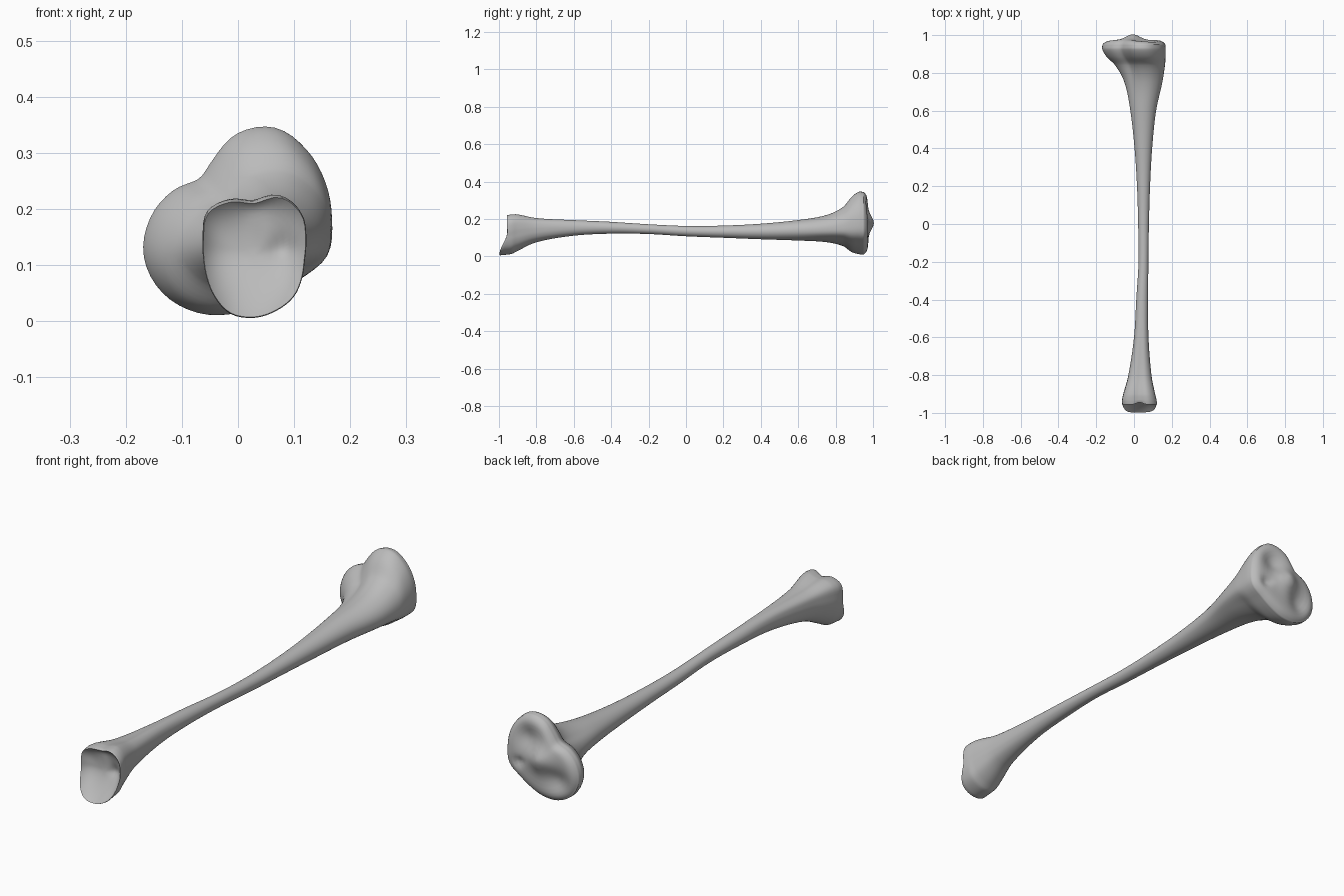
import bpy
import bmesh
from math import cos, sin, pi, exp
from mathutils import Vector

cube = bpy.data.objects.get("Cube")
if cube:
    bpy.data.objects.remove(cube, do_unlink=True)

SIDES = 64

# Radii around the outline of each bone end, counter-clockwise from +x
HEAD = [167, 168, 172, 173, 150, 113, 98, 125, 155, 180, 188, 182, 168, 155, 155, 172]
FOOT = [90, 100, 118, 122, 102, 113, 117, 98, 90, 91, 99, 109, 108, 103, 99, 92]
SHAFT = [1] * 16

# Stations along the bone: y, left x, right x, low z, high z, share of end outline
STATIONS = [
    (-.955, -.063, .122, .006, .222, 1),
    (-.93, -.063, .119, .014, .225, 1),
    (-.9, -.057, .112, .03, .225, .95),
    (-.8, -.03, .093, .076, .206, .7),
    (-.6, 0, .077, .111, .195, .3),
    (-.4, .012, .075, .122, .185, 0),
    (-.2, .024, .076, .12, .172, 0),
    (0, .022, .079, .108, .163, 0),
    (.2, .016, .085, .1, .165, 0),
    (.4, .003, .096, .092, .175, 0),
    (.6, -.02, .117, .085, .195, .15),
    (.75, -.052, .15, .076, .222, .5),
    (.84, -.1, .164, .055, .265, .9),
    (.885, -.145, .167, .024, .318, 1),
    (.925, -.168, .168, .012, .346, 1),
    (.95, -.167, .166, .011, .344, 1),
]


def cubic(a, b, c, d, t):
    """Smooth curve from b to c with neighbours a and d."""
    return b + t * ((c - a) + t * ((2 * a - 5 * b + 4 * c - d) + t * (3 * (b - c) + d - a))) / 2


def outline(radii):
    """Closed smooth outline, stretched to the range -1 to 1 on both axes."""
    n = len(radii)
    points = []
    for k in range(SIDES):
        i, t = divmod(k * n / SIDES, 1)
        i = int(i)
        r = cubic(radii[i - 1], radii[i], radii[(i + 1) % n], radii[(i + 2) % n], t)
        angle = 2 * pi * k / SIDES
        points.append((r * cos(angle), r * sin(angle)))
    spans = [(min(v), max(v)) for v in zip(*points)]
    return [tuple((2 * c - lo - hi) / (hi - lo) for c, (lo, hi) in zip(p, spans)) for p in points]


def station_between(i, t):
    """Hermite interpolation that respects the uneven spacing of stations."""
    a, b = STATIONS[i], STATIONS[i + 1]
    before, after = STATIONS[max(i - 1, 0)], STATIONS[min(i + 2, len(STATIONS) - 1)]
    step = b[0] - a[0]
    values = [a[0] + step * t]
    for j in range(1, len(a)):
        m0 = (b[j] - before[j]) / (b[0] - before[0]) * step
        m1 = (after[j] - a[j]) / (after[0] - a[0]) * step
        h = t * t * (3 - 2 * t)
        values.append(a[j] * (1 - h) + b[j] * h + m0 * t * (1 - t) ** 2 - m1 * t * t * (1 - t))
    return values


def bump(x, z, cx, cz, size):
    return exp(-((x - cx) ** 2 + (z - cz) ** 2) / size ** 2)


def foot_face(x, z, s):
    """Hollow lower joint with a lip projecting at the bottom."""
    lip = max(0, min(1, (.13 - z) / .12))
    lip = lip * lip * (3 - 2 * lip)
    hollow = .03 * (1 - s ** 4) + .012 * bump(x, z, .08, .13, .025)
    notch = .012 * bump(x, z, .03, .21, .025)
    return -.958 - .041 * lip + hollow + notch


def head_face(x, z, s):
    """Upper joint with two shallow sockets beside a central ridge."""
    ridge = .03 * bump(x, z, -.005, .18, .05)
    sockets = .022 * bump(x, z, .06, .25, .05) + .022 * bump(x, z, -.08, .1, .05)
    pit = .015 * bump(x, z, .1, .14, .02)
    return .95 + .025 * (1 - s ** 10) + ridge * (1 - s ** 4) - sockets - pit


head, foot, shaft = outline(HEAD), outline(FOOT), outline(SHAFT)


def ring(values):
    y, x0, x1, z0, z1, share = values
    end = head if y > 0 else foot
    share = max(0, min(1, share))
    points = []
    for e, c in zip(end, shaft):
        u, v = (c[j] + (e[j] - c[j]) * share for j in range(2))
        points.append(Vector(((x0 + x1 + u * (x1 - x0)) / 2, y, (z0 + z1 + v * (z1 - z0)) / 2)))
    return points


def cap_rings(rim, face, scales):
    """Shrinking rings that follow the joint surface to its middle."""
    middle = sum(rim, Vector()) / len(rim)
    result = []
    for s in scales:
        points = [middle.lerp(p, s) for p in rim]
        for p in points:
            p.y = face(p.x, p.z, s)
        result.append(points)
    return result


# Shaft and flared ends
rings = []
for i in range(len(STATIONS) - 1):
    rings += [ring(station_between(i, k / 5)) for k in range(5)]
rings.append(ring(STATIONS[-1]))

# Joint surfaces
scales = [.985, .96, .92, .86, .78, .68, .56, .44, .32, .2, .08]
foot_cap = cap_rings(rings[0], foot_face, scales)
head_cap = cap_rings(rings[-1], head_face, scales)
# The lower rim follows the projecting lip
for p in rings[0]:
    p.y = foot_face(p.x, p.z, 1) + .006
for n, weight in ((1, .75), (2, .5), (3, .3), (4, .12)):
    for p, q in zip(rings[n], rings[0]):
        p.y += (q.y + .955) * weight
rings = foot_cap[::-1] + rings + head_cap

bm = bmesh.new()
loops = [[bm.verts.new(p) for p in points] for points in rings]
for a, b in zip(loops, loops[1:]):
    for k in range(SIDES):
        j = (k + 1) % SIDES
        bm.faces.new((a[k], a[j], b[j], b[k]))
bm.faces.new(loops[0])
bm.faces.new(loops[-1])
bmesh.ops.recalc_face_normals(bm, faces=bm.faces)
mesh = bpy.data.meshes.new("long_bone")
bm.to_mesh(mesh)
bm.free()

bone = bpy.data.objects.new("long_bone", mesh)
bpy.context.collection.objects.link(bone)

# Plain grey bone
grey = bpy.data.materials.new("bone_grey")
grey.use_nodes = True
colour = (.5, .5, .5, 1)
grey.diffuse_color = colour
grey.node_tree.nodes["Principled BSDF"].inputs["Base Color"].default_value = colour
mesh.materials.append(grey)

bpy.context.view_layer.objects.active = bone
bone.select_set(True)
bpy.ops.object.shade_smooth_by_angle(angle=pi / 4)
